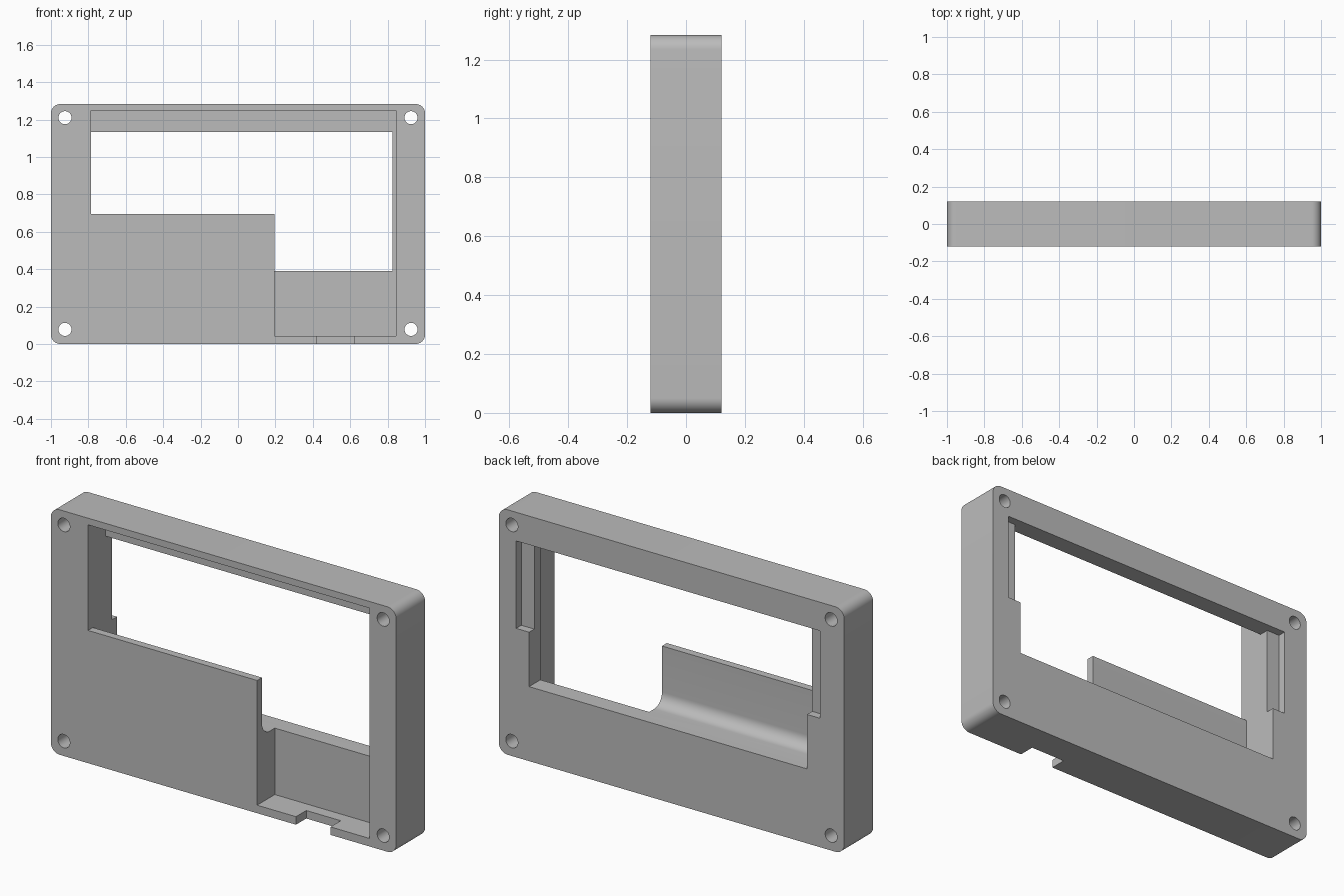
import bpy
import bmesh
from math import sin, cos, pi, radians
from mathutils import Vector

old = bpy.data.objects.get("Cube")
if old:
    bpy.data.objects.remove(old, do_unlink=True)

HEIGHT, HALF_DEPTH = 1.283, 0.12
LIP_Y = 0.026       # front face of the rear lip
PANEL_Y = -0.08     # rear face of the thin front panel

grey = bpy.data.materials.new("matte grey")
grey.use_nodes = True
grey.diffuse_color = (0.5, 0.5, 0.5, 1)
grey.node_tree.nodes["Principled BSDF"].inputs["Base Color"].default_value = (0.5, 0.5, 0.5, 1)


def arc(cx, cy, r, start, end, steps=10):
    angles = [radians(start + (end - start) * i / steps) for i in range(steps + 1)]
    return [(cx + r * cos(a), cy + r * sin(a)) for a in angles]


def prism(name, outline, lo, hi, axis="Y"):
    """Extrude an outline along Y (points are x, z) or along X (points are y, z)."""
    bm = bmesh.new()
    if axis == "Y":
        points, move = [(a, lo, b) for a, b in outline], Vector((0, hi - lo, 0))
    else:
        points, move = [(lo, a, b) for a, b in outline], Vector((hi - lo, 0, 0))
    face = bm.faces.new([bm.verts.new(p) for p in points])
    top = bmesh.ops.extrude_face_region(bm, geom=[face])["geom"]
    bmesh.ops.translate(bm, vec=move, verts=[v for v in top if isinstance(v, bmesh.types.BMVert)])
    bmesh.ops.recalc_face_normals(bm, faces=bm.faces)
    mesh = bpy.data.meshes.new(name)
    bm.to_mesh(mesh)
    bm.free()
    mesh.materials.append(grey)
    obj = bpy.data.objects.new(name, mesh)
    bpy.context.collection.objects.link(obj)
    return obj


def rect(x0, x1, z0, z1):
    return [(x0, z0), (x1, z0), (x1, z1), (x0, z1)]


# Slab with rounded corners
r = 0.05
outline = []
for cx, cz, start in ((1 - r, r, -90), (1 - r, HEIGHT - r, 0),
                      (r - 1, HEIGHT - r, 90), (r - 1, r, 180)):
    outline += arc(cx, cz, r, start, start + 90)
frame = prism("housing_frame", outline, -HALF_DEPTH, HALF_DEPTH)

cutters = []

# Stepped recess in the front, leaving a thin lower panel on one side
recess = [(-0.785, 0.695), (0.195, 0.695), (0.195, 0.042), (0.845, 0.042),
          (0.845, 1.248), (-0.785, 1.248)]
cutters.append(prism("front_recess_cutter", recess, -0.3, LIP_Y))

# Rear window with a fillet where its sill meets the front panel
f = 0.065
window = [(0.3, 0.39)] + arc(PANEL_Y + f, 0.39 + f, f, 270, 180) + [(PANEL_Y, 1.133), (0.3, 1.133)]
cutters.append(prism("rear_window_cutter", window, -0.785, 0.825, axis="X"))

# Shallow side rebates at the back
cutters.append(prism("rear_rebate_cutter", rect(-0.86, 0.9, 0.675, 1.133), 0.077, 0.3))

# Cable slot through the bottom edge
cutters.append(prism("cable_slot_cutter", rect(0.42, 0.62, -0.1, 0.1), -0.3, -0.035))

# Screw holes in the corners
for x in (-0.925, 0.925):
    for z in (0.078, HEIGHT - 0.073):
        cutters.append(prism("screw_hole_cutter", arc(x, z, 0.035, 0, 350, 35), -0.3, 0.3))

bpy.context.view_layer.objects.active = frame
for cutter in cutters:
    mod = frame.modifiers.new("cut", "BOOLEAN")
    mod.operation = "DIFFERENCE"
    mod.solver = "EXACT"
    mod.object = cutter
    bpy.ops.object.modifier_apply(modifier=mod.name)
for cutter in cutters:
    bpy.data.objects.remove(cutter, do_unlink=True)

bpy.ops.object.select_all(action="DESELECT")
frame.select_set(True)
bpy.ops.object.shade_smooth_by_angle(angle=radians(30))
